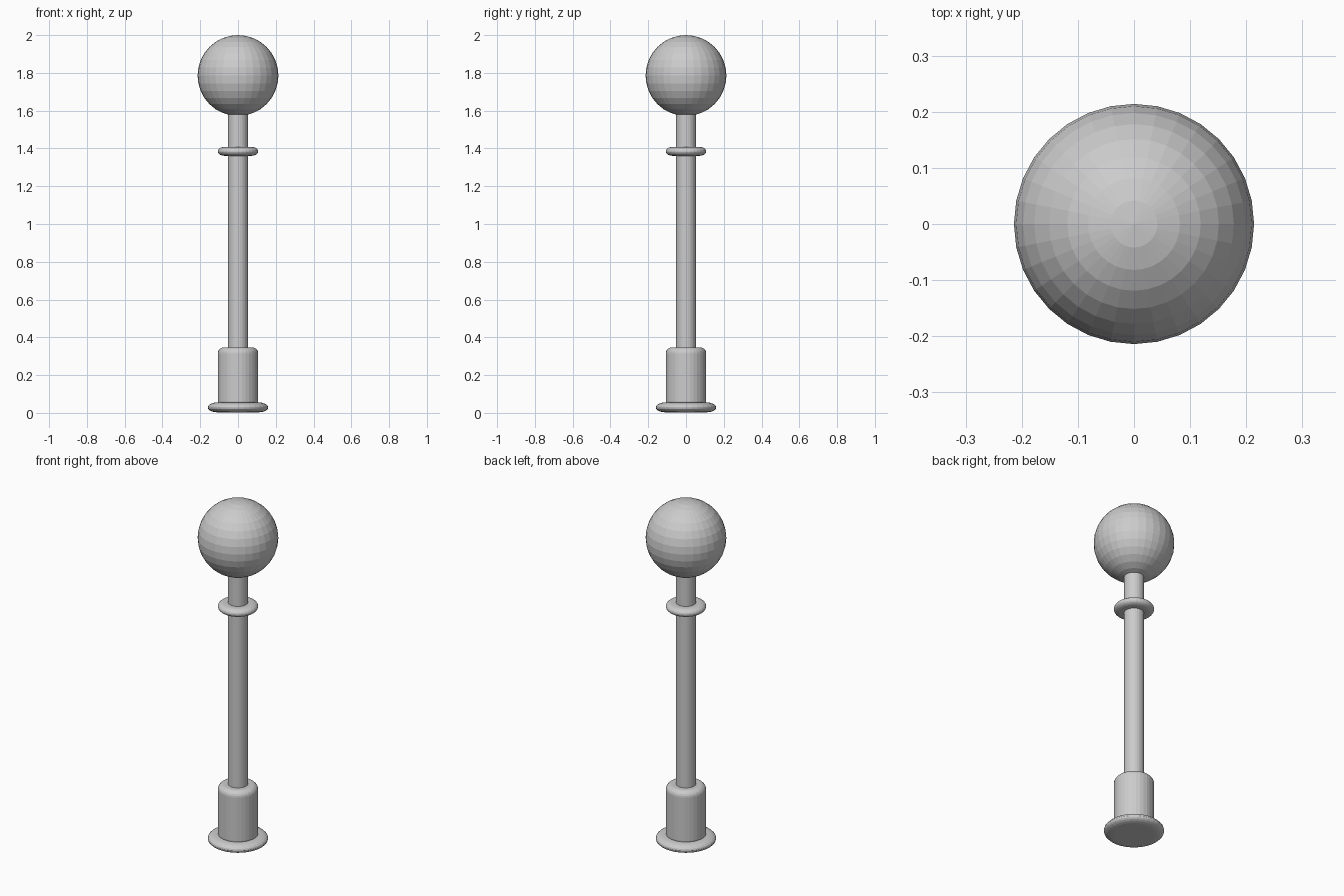
import bpy, bmesh, math

if "Cube" in bpy.data.objects:
    bpy.data.objects.remove(bpy.data.objects["Cube"])

SIDES = 32


def rounded_cylinder(name, radius, z0, z1, round_r=0.0, round_z=0.0, steps=5):
    """Upright cylinder whose rims are rounded by a quarter ellipse."""
    if round_r:
        arc = [math.pi / 2 * i / steps for i in range(steps + 1)]
        low = [(radius - round_r * (1 - math.sin(a)),
                z0 + round_z * (1 - math.cos(a))) for a in arc]
    else:
        low = [(radius, z0)]
    profile = low + [(r, z0 + z1 - z) for r, z in reversed(low)]

    bm = bmesh.new()
    rings = [[bm.verts.new((r * math.cos(2 * math.pi * k / SIDES),
                            r * math.sin(2 * math.pi * k / SIDES), z))
              for k in range(SIDES)] for r, z in profile]
    for a, b in zip(rings, rings[1:]):
        for k in range(SIDES):
            n = (k + 1) % SIDES
            bm.faces.new((a[k], a[n], b[n], b[k]))
    bm.faces.new(rings[0][::-1])
    bm.faces.new(rings[-1])
    bmesh.ops.remove_doubles(bm, verts=bm.verts, dist=1e-5)
    mesh = bpy.data.meshes.new(name)
    bm.to_mesh(mesh)
    bm.free()
    obj = bpy.data.objects.new(name, mesh)
    bpy.context.collection.objects.link(obj)
    return obj


# foot plate: thin lens-edged disc
rounded_cylinder("foot_plate", 0.16, 0.003, 0.055, 0.05, 0.025)
# thick lower sleeve with rounded rims
rounded_cylinder("lower_sleeve", 0.107, 0.03, 0.347, 0.032, 0.032)
# slim pole running up into the globe
rounded_cylinder("pole", 0.053, 0.3, 1.62)
# thin collar near the top of the pole
rounded_cylinder("collar", 0.107, 1.361, 1.408, 0.035, 0.0235)

# round lamp globe
bpy.ops.mesh.primitive_uv_sphere_add(segments=SIDES, ring_count=16,
                                     radius=0.214, location=(0, 0, 1.786))
bpy.context.object.name = "lamp_globe"
